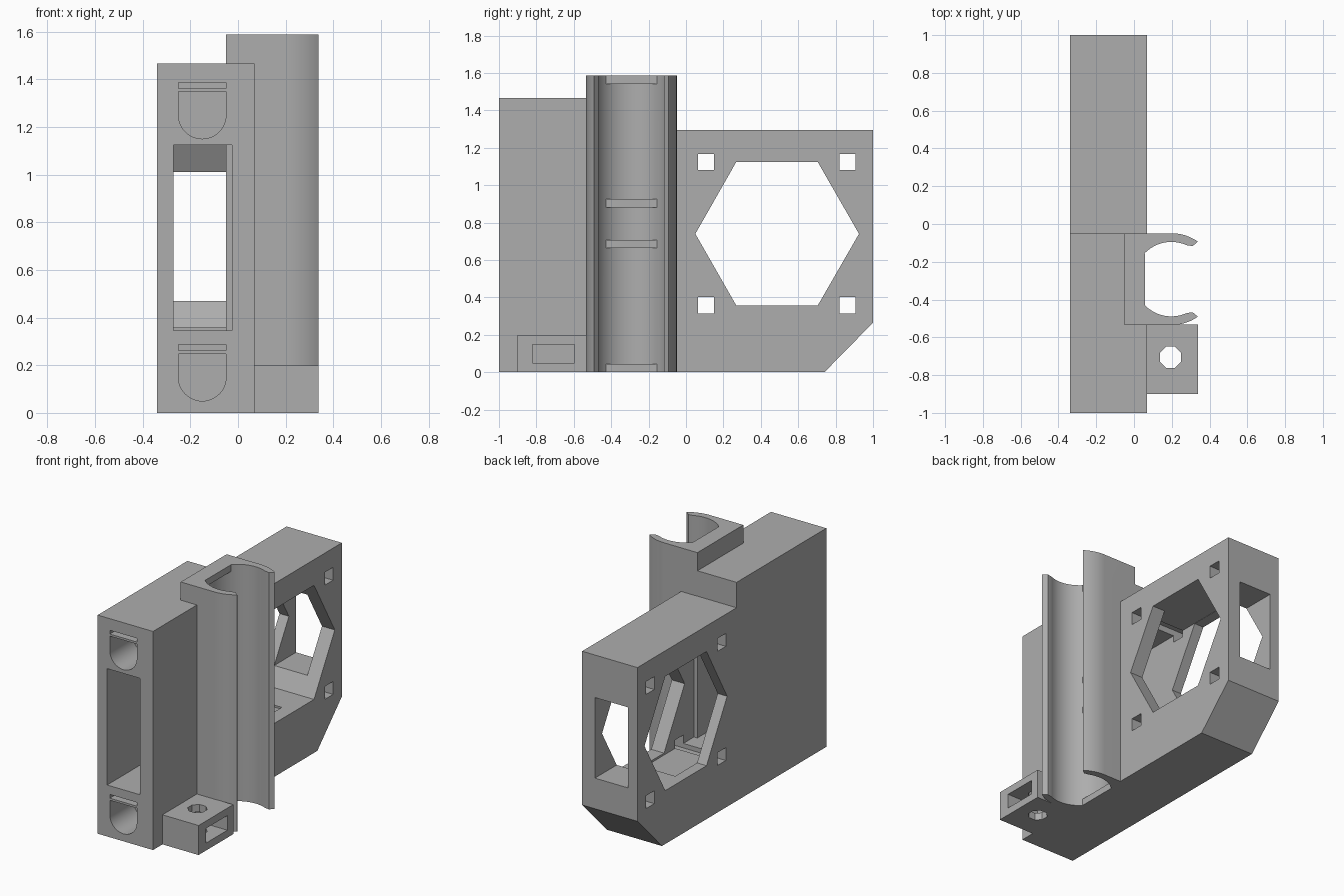
import bpy, bmesh
from math import radians, cos, sin
from mathutils import Vector

cube = bpy.data.objects.get("Cube")
if cube:
    bpy.data.objects.remove(cube, do_unlink=True)

grey = bpy.data.materials.new("plain grey")
grey.use_nodes = True
colour = (0.42, 0.42, 0.42, 1)
grey.diffuse_color = colour
grey.node_tree.nodes["Principled BSDF"].inputs["Base Color"].default_value = colour


def prism(name, profile, axis, lo, hi):
    """Extrude a 2D profile along an axis: x takes (y, z), y takes (x, z), z takes (x, y)."""
    place = {"x": lambda a, b, t: (t, a, b),
             "y": lambda a, b, t: (a, t, b),
             "z": lambda a, b, t: (a, b, t)}[axis]
    bm = bmesh.new()
    face = bm.faces.new([bm.verts.new(place(a, b, lo)) for a, b in profile])
    out = bmesh.ops.extrude_face_region(bm, geom=[face])
    moved = [v for v in out["geom"] if isinstance(v, bmesh.types.BMVert)]
    bmesh.ops.translate(bm, verts=moved, vec=Vector(place(0, 0, hi - lo)))
    bmesh.ops.recalc_face_normals(bm, faces=bm.faces)
    mesh = bpy.data.meshes.new(name)
    bm.to_mesh(mesh)
    bm.free()
    mesh.materials.append(grey)
    obj = bpy.data.objects.new(name, mesh)
    bpy.context.collection.objects.link(obj)
    return obj


def rect(a0, a1, b0, b1):
    return [(a0, b0), (a1, b0), (a1, b1), (a0, b1)]


def arc(ca, cb, r, start, end, steps):
    angles = [radians(start + (end - start) * i / steps) for i in range(steps + 1)]
    return [(ca + r * cos(t), cb + r * sin(t)) for t in angles]


def combine(target, tool, operation):
    mod = target.modifiers.new(tool.name, "BOOLEAN")
    mod.operation, mod.solver, mod.object = operation, "EXACT", tool
    bpy.context.view_layer.update()
    graph = bpy.context.evaluated_depsgraph_get()
    result = bpy.data.meshes.new_from_object(target.evaluated_get(graph))
    target.modifiers.clear()
    target.data = result
    bpy.data.objects.remove(tool, do_unlink=True)


def cut(target, *spec):
    combine(target, prism("cutter", *spec), "DIFFERENCE")


def join(target, *spec):
    combine(target, prism("addition", *spec), "UNION")


# Main housing: tall front block, lower rear block, chamfered rear corner
housing = prism("clip_housing", [(-1, 0), (0.74, 0), (1, 0.265), (1, 1.295),
                                 (-0.05, 1.295), (-0.05, 1.465), (-1, 1.465)],
                "x", -0.34, 0.07)

# Long channel from the front and narrower window at the back
cut(housing, rect(-0.27, -0.025, 0.345, 1.125), "y", -1.1, 0.5)
cut(housing, rect(-0.27, -0.025, 0.47, 1.01), "y", 0.45, 1.1)

# Hexagonal side opening
cut(housing, [(0.05, 0.74), (0.268, 0.358), (0.705, 0.358),
              (0.925, 0.74), (0.705, 1.123), (0.268, 1.123)], "x", -0.5, 0.2)

# Four square corner holes
for y in (0.107, 0.864):
    for z in (0.358, 1.123):
        cut(housing, rect(y - 0.043, y + 0.043, z - 0.043, z + 0.043), "x", -0.5, 0.2)

# Rounded pockets with a thin slot above each
for z in (0.15, 1.25):
    pocket = arc(-0.15, z, 0.1, 180, 360, 24) + [(-0.05, z + 0.098), (-0.25, z + 0.098)]
    cut(housing, pocket, "y", -1.1, -0.75)
    cut(housing, rect(-0.25, -0.05, z + 0.112, z + 0.137), "y", -1.1, -0.75)

# Tube clip: outer shell, then a bore with a flared mouth
cx, cy, top = 0.198, -0.292, 1.587
shell = [(-0.05, cy + 0.243), (-0.05, cy - 0.243)]
shell += arc(cx, cy, 0.243, -90, -55, 12) + arc(cx, cy, 0.243, 55, 90, 12)
join(housing, shell, "z", 0, top)
bore = arc(cx, cy, 0.197, 66, 294, 64)
bore += [(0.31, cy - 0.175), (0.5, cy - 0.332), (0.5, cy + 0.332), (0.31, cy + 0.175)]
cut(housing, bore, "z", -0.1, top + 0.1)

# Flat ribs across the back of the bore
for z0, z1 in ((0, 0.045), (0.665, 0.707), (0.882, 0.926), (1.542, top)):
    join(housing, rect(-0.02, 0.058, cy - 0.137, cy + 0.137), "z", z0, z1)

# Screw tab with side nut slot and vertical screw hole
join(housing, rect(0.03, 0.338, -0.9, -0.533), "z", 0, 0.198)
cut(housing, rect(-0.82, -0.595, 0.05, 0.148), "x", 0.1, 0.5)
cut(housing, arc(0.193, -0.705, 0.061, 22.5, 337.5, 7), "z", -0.1, 0.3)

# Smooth the curved walls, keep hard edges
bpy.ops.object.select_all(action="DESELECT")
housing.select_set(True)
bpy.context.view_layer.objects.active = housing
bpy.ops.object.shade_smooth_by_angle(angle=radians(25))
